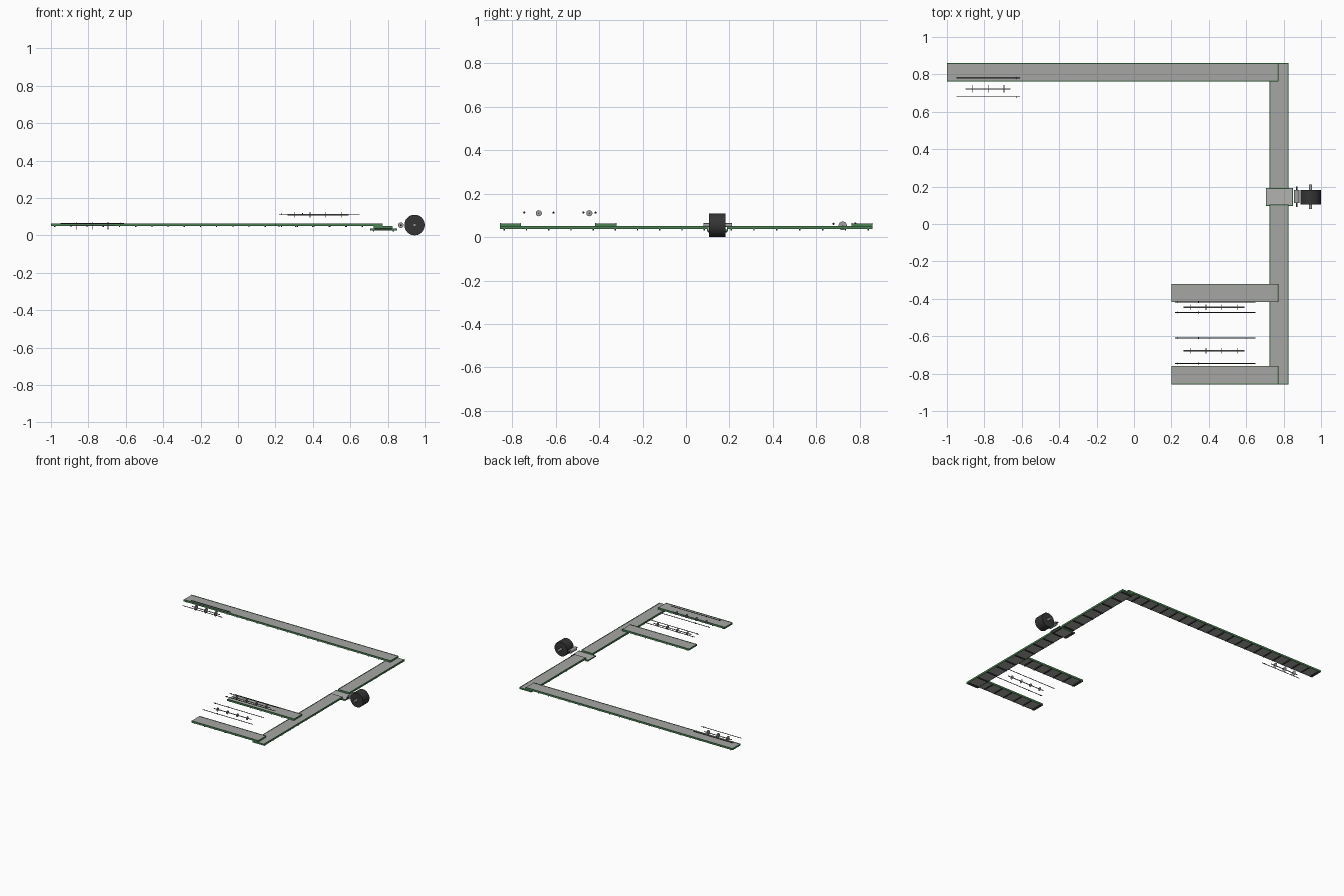
import bpy, bmesh, math
from mathutils import Matrix, Vector

if "Cube" in bpy.data.objects:
    bpy.data.objects.remove(bpy.data.objects["Cube"])


def material(name, rgb):
    m = bpy.data.materials.new(name)
    m.diffuse_color = (*rgb, 1)
    m.use_nodes = True
    m.node_tree.nodes["Principled BSDF"].inputs["Base Color"].default_value = m.diffuse_color
    return m


GREEN = material("green_paint", (0.07, 0.22, 0.09))
BELT = material("belt_grey", (0.38, 0.38, 0.37))
PLATE = material("exit_belt_grey", (0.45, 0.45, 0.44))
DARK = material("dark_rubber", (0.035, 0.035, 0.035))
STEEL = material("steel", (0.35, 0.35, 0.35))


def finish(bm, name, mat=None, smooth=False):
    bmesh.ops.recalc_face_normals(bm, faces=bm.faces)
    me = bpy.data.meshes.new(name)
    bm.to_mesh(me)
    bm.free()
    ob = bpy.data.objects.new(name, me)
    bpy.context.collection.objects.link(ob)
    if mat:
        me.materials.append(mat)
    if smooth:
        bpy.ops.object.select_all(action='DESELECT')
        ob.select_set(True)
        bpy.context.view_layer.objects.active = ob
        bpy.ops.object.shade_smooth_by_angle(angle=math.radians(35))
    return ob


def add_box(bm, lo, hi):
    lo, hi = Vector(lo), Vector(hi)
    bmesh.ops.create_cube(bm, size=1, matrix=Matrix.Translation((lo + hi) / 2)
                          @ Matrix.Diagonal((*(hi - lo), 1)))


def add_rod(bm, a, b, r, seg=16):
    a, b = Vector(a), Vector(b)
    d = b - a
    rot = d.to_track_quat('Z', 'Y').to_matrix().to_4x4()
    bmesh.ops.create_cone(bm, cap_ends=True, segments=seg, radius1=r, radius2=r,
                          depth=d.length, matrix=Matrix.Translation((a + b) / 2) @ rot)


def rod_object(name, a, b, r, mat, seg=32):
    bm = bmesh.new()
    add_rod(bm, a, b, r, seg)
    return finish(bm, name, mat, True)


def conveyor(name, x0, x1, y0, y1, z0, z1, pitch, along_x=True, belt=BELT):
    """Flat belt inside a green frame, with cross bars below."""
    s0, s1, t0, t1 = (x0, x1, y0, y1) if along_x else (y0, y1, x0, x1)
    w = 0.004

    def P(s, t, z):
        return (s, t, z) if along_x else (t, s, z)

    def box(bm, s, t, z):
        add_box(bm, P(s[0], t[0], z[0]), P(s[1], t[1], z[1]))

    # belt slab
    bm = bmesh.new()
    box(bm, (s0 + w, s1 - w), (t0 + w, t1 - w), (z0 + 0.001, z1 - 0.002))
    finish(bm, name + "_belt", belt)
    # side rails and end rails
    bm = bmesh.new()
    for a, b in ((t0, t0 + w), (t1 - w, t1)):
        box(bm, (s0, s1), (a, b), (z0, z1))
    for a, b in ((s0, s0 + w), (s1 - w, s1)):
        box(bm, (a, b), (t0 + w, t1 - w), (z0, z1 - 0.002))
    finish(bm, name + "_frame", GREEN)
    # cross bars
    bm = bmesh.new()
    count = max(2, round((s1 - s0) / pitch))
    for i in range(count):
        s = s0 + 0.02 + (s1 - s0 - 0.04) * i / (count - 1)
        box(bm, (s - 0.003, s + 0.003), (t0 + w, t1 - w), (z0 - 0.006, z0 + 0.001))
    finish(bm, name + "_cross_bars", DARK)


def roller_set(name, shaft, discs, disc_r, guides, gx, nut_x):
    """Shaft with thin discs, flanked by two thin guide rods."""
    x0, x1, y, z = shaft
    rod_object(name + "_shaft", (x0, y, z), (x1, y, z), 0.003, STEEL, 16)
    bm = bmesh.new()
    for x in discs:
        add_rod(bm, (x - 0.0015, y, z), (x + 0.0015, y, z), disc_r, 24)
    finish(bm, name + "_discs", STEEL, True)
    bm = bmesh.new()
    for gy, gz in guides:
        add_rod(bm, (gx[0], gy, gz), (gx[1], gy, gz), 0.0022, 12)
        for x in nut_x:
            add_rod(bm, (x - 0.0015, gy, gz), (x + 0.0015, gy, gz), 0.005, 12)
    finish(bm, name + "_guide_rods", DARK, True)


# upper level conveyors
conveyor("long_conveyor", -1.0, 0.772, 0.762, 0.86, 0.05, 0.064, 0.0855)
conveyor("inner_short_conveyor", 0.2, 0.772, -0.418, -0.32, 0.05, 0.064, 0.0855)
conveyor("outer_short_conveyor", 0.2, 0.772, -0.857, -0.759, 0.05, 0.064, 0.0855)
# main line in two runs that drop onto the lower exit conveyor
conveyor("main_front_conveyor", 0.725, 0.825, -0.857, 0.104, 0.037, 0.051, 0.098, False)
conveyor("main_back_conveyor", 0.725, 0.825, 0.188, 0.86, 0.037, 0.051, 0.098, False)
conveyor("exit_conveyor", 0.705, 0.85, 0.097, 0.193, 0.027, 0.037, 0.06, True, PLATE)

# disc roller groups beside the conveyors
roller_set("far_rollers", (-0.90, -0.66, 0.722, 0.052), (-0.865, -0.78, -0.695), 0.02,
           ((0.78, 0.0635), (0.68, 0.0615)), (-0.95, -0.61), (-0.63,))
four = (0.30, 0.385, 0.47, 0.555)
roller_set("inner_rollers", (0.265, 0.59, -0.445, 0.11), four, 0.014,
           ((-0.417, 0.113), (-0.473, 0.113)), (0.22, 0.65), (0.235, 0.345))
roller_set("outer_rollers", (0.265, 0.59, -0.678, 0.11), four, 0.014,
           ((-0.61, 0.113), (-0.745, 0.113)), (0.22, 0.65), (0.235, 0.345))

# large drum and small feed roller with their axles
rod_object("drum", (0.944, 0.105, 0.055), (0.944, 0.182, 0.055), 0.055, DARK, 64)
rod_object("drum_axle", (0.944, 0.08, 0.055), (0.944, 0.212, 0.055), 0.009, STEEL)
rod_object("feed_roller", (0.87, 0.112, 0.054), (0.87, 0.182, 0.054), 0.015, STEEL)
rod_object("feed_roller_axle", (0.87, 0.092, 0.054), (0.87, 0.2, 0.054), 0.005, DARK)
